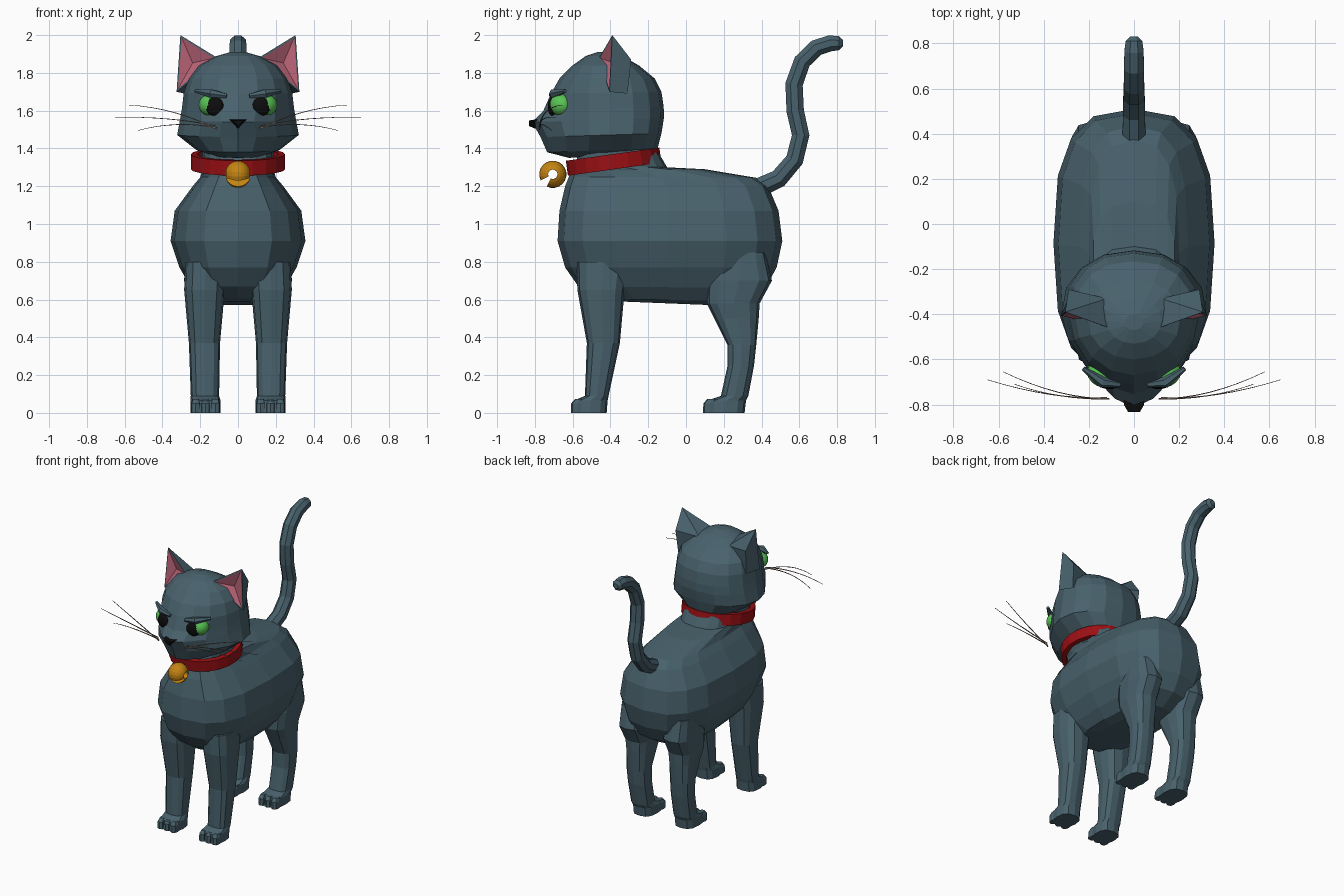
import bpy, bmesh, math
from mathutils import Vector, Matrix

if "Cube" in bpy.data.objects:
    bpy.data.objects.remove(bpy.data.objects["Cube"], do_unlink=True)


def material(name, r, g, b):
    m = bpy.data.materials.new(name)
    m.use_nodes = True
    m.diffuse_color = (r, g, b, 1)
    m.node_tree.nodes["Principled BSDF"].inputs["Base Color"].default_value = (r, g, b, 1)
    return m


FUR = material("slate fur", .065, .12, .15)
PINK = material("ear pink", .5, .13, .19)
GREEN = material("eye green", .1, .55, .09)
BLACK = material("black", .004, .004, .004)
RED = material("collar red", .33, .005, .007)
GOLD = material("bell gold", .55, .23, .006)
TAN = material("whisker tan", .2, .15, .12)


def finish(name, bm, *mats):
    bmesh.ops.recalc_face_normals(bm, faces=bm.faces)
    me = bpy.data.meshes.new(name)
    bm.to_mesh(me)
    bm.free()
    for m in mats:
        me.materials.append(m)
    ob = bpy.data.objects.new(name, me)
    bpy.context.collection.objects.link(ob)
    return ob


def loft(name, rings, mat, closed=False):
    """Skin a list of equal point rings; cap the ends unless closed."""
    bm = bmesh.new()
    rows = [[bm.verts.new(p) for p in r] for r in rings]
    n = len(rows[0])
    pairs = list(zip(rows, rows[1:])) + ([(rows[-1], rows[0])] if closed else [])
    for a, b in pairs:
        for i in range(n):
            j = (i + 1) % n
            bm.faces.new((a[i], a[j], b[j], b[i]))
    if not closed:
        bm.faces.new(rows[0])
        bm.faces.new(rows[-1])
    return finish(name, bm, mat)


def oval(w, yf, yb, zf, zb, ys=None, nf=2.8, nb=2.8, sides=16, cx=0):
    """Horizontal superellipse with separate front and back shapes and a tilt."""
    ys = (yf + yb) / 2 if ys is None else ys
    pts = []
    for i in range(sides):
        a = math.tau * i / sides
        c, s = math.cos(a), math.sin(a)
        e = 2 / (nb if s > 0 else nf)
        x = math.copysign(abs(c) ** e, c) * w
        y = ys + abs(s) ** e * ((yb if s > 0 else yf) - ys)
        pts.append((cx + x, y, zf + (zb - zf) * (y - yf) / (yb - yf)))
    return pts


def tube(name, path, radii, mat, ref, sides):
    path = [Vector(p) for p in path]
    rings = []
    for i, p in enumerate(path):
        t = (path[min(i + 1, len(path) - 1)] - path[max(i - 1, 0)]).normalized()
        v = t.cross(Vector(ref)).normalized()
        u = v.cross(t)
        rings.append([p + radii[i] * (u * math.cos(a) + v * math.sin(a))
                      for a in (math.tau * (k + .5) / sides for k in range(sides))])
    return loft(name, rings, mat)


def ball(name, loc, size, turn, mat):
    bm = bmesh.new()
    mx = Matrix.LocRotScale(Vector(loc), Matrix.Rotation(turn, 3, 'Z'), Vector(size))
    bmesh.ops.create_uvsphere(bm, u_segments=16, v_segments=10, radius=1, matrix=mx)
    for f in bm.faces:
        f.smooth = True
    return finish(name, bm, mat)


# Torso rising into the neck: half width, front y, back y, front z, back z
loft("body", [oval(*r) for r in (
    (.12, -.35, .15, .59, .57), (.19, -.47, .3, .605, .59), (.25, -.57, .42, .67, .66),
    (.31, -.64, .48, .77, .77), (.357, -.68, .51, .91, .91), (.335, -.67, .49, 1.07, 1.07),
    (.24, -.64, .435, 1.2, 1.2), (.2, -.62, .37, 1.25, 1.245), (.19, -.6, .1, 1.28, 1.29),
    (.19, -.59, -.1, 1.31, 1.3), (.19, -.56, -.17, 1.4, 1.42))], FUR)

# Head: half width, front y, back y, front z, back z, widest y, front squareness
loft("head", [oval(*r, nb=2.3) for r in (
    (.14, -.62, -.2, 1.35, 1.38, -.4, 2), (.22, -.735, -.15, 1.38, 1.4, -.4, 1.8),
    (.322, -.77, -.13, 1.46, 1.48, -.4, 1.6), (.307, -.815, -.117, 1.54, 1.56, -.4, 1.5),
    (.297, -.755, -.118, 1.6, 1.62, -.4, 1.7), (.287, -.715, -.13, 1.69, 1.7, -.4, 1.9),
    (.262, -.67, -.165, 1.77, 1.77, -.4, 2), (.205, -.6, -.25, 1.84, 1.84, -.42, 2.1),
    (.12, -.53, -.33, 1.89, 1.885, -.43, 2.1), (.04, -.47, -.4, 1.91, 1.91, -.44, 2))], FUR)

# Nose
tri = ((-.045, 1.553), (.045, 1.553), (0, 1.505))
loft("nose", [[(x * k, y, 1.54 + (z - 1.54) * k) for x, z in tri]
              for y, k in ((-.78, 1), (-.8, 1), (-.832, .6))], BLACK)

FRONT_LEG = ((.8, -.58, -.3, .06, .28), (.65, -.575, -.325, .07, .285),
             (.37, -.525, -.35, .095, .26), (.09, -.535, -.41, .1, .25),
             (.065, -.595, -.415, .092, .252), (0, -.6, -.42, .092, .252))
HIND_LEG = ((.85, .15, .42, .1, .28), (.7, .11, .455, .08, .285), (.58, .11, .39, .08, .275),
            (.5, .15, .385, .09, .265), (.36, .22, .372, .1, .26), (.25, .22, .36, .1, .255),
            (.09, .185, .33, .1, .25), (.065, .11, .318, .092, .252), (0, .1, .31, .092, .252))
WHISKERS = (((.11, -.775, 1.5), (.33, -.775, 1.615), (.58, -.655, 1.63)),
            ((.12, -.77, 1.52), (.36, -.78, 1.57), (.65, -.69, 1.565)),
            ((.11, -.775, 1.51), (.33, -.78, 1.55), (.53, -.71, 1.495)))

for s, side in ((1, "left"), (-1, "right")):
    # Legs with toes
    for label, leg in (("front", FRONT_LEG), ("hind", HIND_LEG)):
        loft(f"{side}_{label}_leg", [oval((x1 - x0) / 2, yf, yb, z, z, sides=12,
                                          cx=s * (x0 + x1) / 2)
                                     for z, yf, yb, x0, x1 in leg], FUR)
        y = leg[-1][1]
        for k in (-1, 0, 1):
            cx = s * .172 + k * .052
            loft(f"{side}_{label}_toe", [oval(w, y + f, y + .06, z, z, sides=8, cx=cx)
                 for z, w, f in ((0, .025, -.01), (.05, .025, -.008), (.073, .018, .012))], FUR)

    # Ear with a hollow pink front
    bm = bmesh.new()
    tip, outer, inner, back, low, rear = [bm.verts.new((s * x, y, z)) for x, y, z in (
        (.305, -.39, 2), (.325, -.405, 1.7), (.11, -.46, 1.88),
        (.29, -.29, 1.87), (.28, -.31, 1.69), (.12, -.33, 1.85))]
    opening = bm.faces.new((tip, inner, outer))
    for f in ((tip, outer, low, back), (tip, back, rear), (tip, rear, inner),
              (back, low, rear), (inner, rear, low, outer)):
        bm.faces.new(f)
    bmesh.ops.recalc_face_normals(bm, faces=bm.faces)
    bmesh.ops.inset_individual(bm, faces=[opening], thickness=.017)
    opening.material_index = 1
    bmesh.ops.poke(bm, faces=[opening], offset=-.035)
    finish(f"{side}_ear", bm, FUR, PINK)

    # Eye, pupil and eyelid
    ball(f"{side}_eye", (s * .14, -.662, 1.63), (.07, .06, .06), s * .45, GREEN)
    ball(f"{side}_pupil", (s * .125, -.708, 1.623), (.05, .022, .05), s * .2, BLACK)
    tube(f"{side}_eyelid", [(s * .06, -.712, 1.678), (s * .14, -.702, 1.69),
                            (s * .225, -.64, 1.705)], (.012, .025, .01), FUR, (0, 0, 1), 6)

    # Whiskers
    for a, b, c in WHISKERS:
        a, b, c = [Vector((s * p[0], p[1], p[2])) for p in (a, b, c)]
        path = [a * (1 - t) ** 2 + b * 2 * t * (1 - t) + c * t * t
                for t in (i / 8 for i in range(9))]
        tube(f"{side}_whisker", path, [.004 - .0003 * i for i in range(9)], TAN, (0, 0, 1), 4)

# Tail
TAIL = ((.38, 1.19), (.49, 1.24), (.575, 1.34), (.607, 1.47), (.578, 1.6), (.572, 1.74),
        (.615, 1.86), (.69, 1.933), (.765, 1.957), (.81, 1.957), (.83, 1.957))
tube("tail", [(0, y, z) for y, z in TAIL],
     [.055, .053, .051, .05, .05, .05, .049, .048, .046, .04, .02], FUR, (1, 0, 0), 8)

# Collar band, tilted up at the back
rings = []
for i in range(20):
    a = math.tau * i / 20
    rings.append([(r * math.cos(a), r * math.sin(a), z)
                  for r, z in ((.25, -.04), (.25, .04), (.215, .04), (.215, -.04))])
collar = loft("collar", rings, RED, closed=True)
collar.location = (0, -.383, 1.33)
collar.rotation_euler.x = math.radians(8)

# Bell: a round bead turned about x, left open by a slot at the lower front
section = [(.068 * math.cos(t), .072 * math.sin(t))
           for t in (math.radians(20 + 14 * k) for k in range(11))]
rings = []
for i in range(19):
    a = math.radians(225 + 18 + 324 * i / 18)
    rings.append([(x, r * math.cos(a), r * math.sin(a)) for x, r in section])
bell = loft("bell", rings, GOLD)
bell.location = (0, -.705, 1.263)
